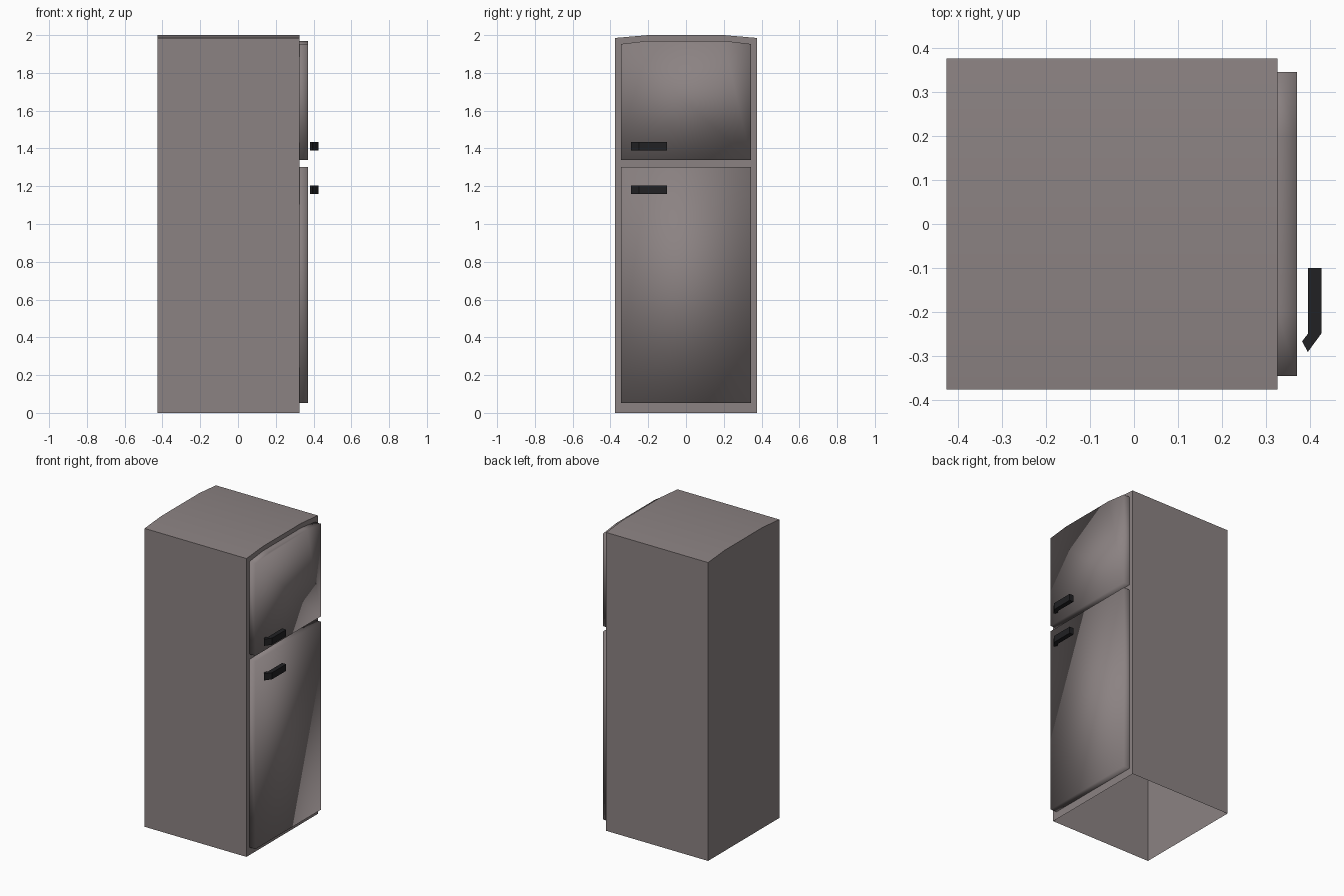
import bpy, bmesh, math
from mathutils import Vector

if "Cube" in bpy.data.objects:
    bpy.data.objects.remove(bpy.data.objects["Cube"])


def material(name, rgb):
    m = bpy.data.materials.new(name)
    m.diffuse_color = (*rgb, 1)
    m.use_nodes = True
    m.node_tree.nodes["Principled BSDF"].inputs["Base Color"].default_value = m.diffuse_color
    return m


BODY = material("warm_grey", (0.26, 0.225, 0.225))
BLACK = material("black", (0.015, 0.015, 0.017))


def prism(name, points, direction, mat, start_cap=True, skip_sides=()):
    """Sweep a closed outline along a vector; sides listed in skip_sides stay open."""
    bm = bmesh.new()
    a = [bm.verts.new(p) for p in points]
    b = [bm.verts.new(Vector(p) + Vector(direction)) for p in points]
    n = len(a)
    for i in range(n):
        if i not in skip_sides:
            j = (i + 1) % n
            bm.faces.new((a[i], a[j], b[j], b[i]))
    bm.faces.new(b)
    if start_cap:
        bm.faces.new(a[::-1])
    bmesh.ops.recalc_face_normals(bm, faces=bm.faces)
    me = bpy.data.meshes.new(name)
    bm.to_mesh(me)
    bm.free()
    me.materials.append(mat)
    ob = bpy.data.objects.new(name, me)
    bpy.context.collection.objects.link(ob)
    return ob


def arched(x, half, z0, z_edge, z_mid):
    """Outline in the yz plane with a gently crowned top; first side is the bottom."""
    return [(x, -half, z0), (x, half, z0), (x, half, z_edge),
            (x, 0.2, z_mid), (x, -0.2, z_mid), (x, -half, z_edge)]


# Cabinet shell, open underneath
body = prism("cabinet", arched(-0.425, 0.375, 0, 1.985, 2.0), (0.75, 0, 0), BODY,
             skip_sides=(0,))
bpy.context.view_layer.objects.active = body
body.select_set(True)
bpy.ops.object.shade_smooth_by_angle(angle=math.radians(30))

# Doors, softly shaded and open at the back where they meet the cabinet
freezer = prism("freezer_door", arched(0.325, 0.345, 1.338, 1.953, 1.97),
                (0.045, 0, 0), BODY, start_cap=False)
fridge = prism("fridge_door", [(0.325, -0.345, 0.052), (0.325, 0.345, 0.052),
                               (0.325, 0.345, 1.302), (0.325, -0.345, 1.302)],
               (0.045, 0, 0), BODY, start_cap=False)
for door in (freezer, fridge):
    door.data.shade_smooth()

# Bent handles
BAR = [(0.395, -0.1), (0.425, -0.1), (0.425, -0.248),
       (0.394, -0.29), (0.381, -0.266), (0.395, -0.248)]
for label, z in (("freezer_handle", 1.39), ("fridge_handle", 1.16)):
    prism(label, [(x, y, z) for x, y in BAR], (0, 0, 0.044), BLACK)
